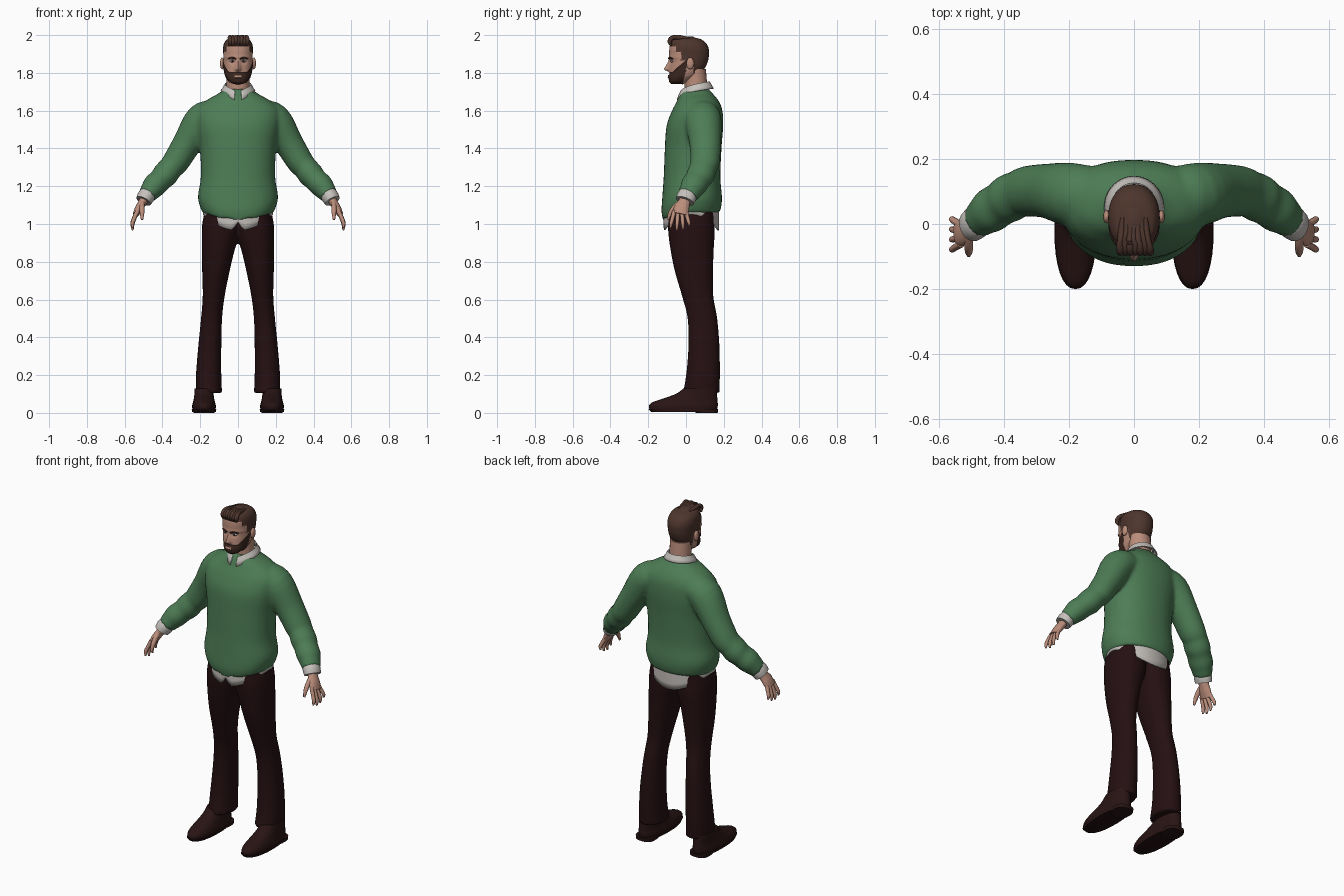
import bpy, bmesh, math
from mathutils import Vector, Matrix

if "Cube" in bpy.data.objects:
    bpy.data.objects.remove(bpy.data.objects["Cube"])


def material(name, r, g, b):
    m = bpy.data.materials.new(name)
    m.use_nodes = True
    m.diffuse_color = (r, g, b, 1)
    bsdf = m.node_tree.nodes["Principled BSDF"]
    bsdf.inputs["Base Color"].default_value = (r, g, b, 1)
    bsdf.inputs["Roughness"].default_value = 0.8
    return m


SKIN = material("skin", 0.50, 0.27, 0.20)
HAIR = material("brown hair", 0.075, 0.036, 0.026)
BEARD = material("dark beard", 0.045, 0.020, 0.014)
WOOL = material("green wool", 0.075, 0.205, 0.092)
SHIRT = material("white shirt", 0.56, 0.53, 0.50)
CLOTH = material("dark trousers", 0.018, 0.005, 0.006)
LEATHER = material("shoe leather", 0.022, 0.007, 0.007)
EYE = material("eye white", 0.45, 0.40, 0.38)
IRIS = material("dark iris", 0.02, 0.02, 0.025)


def spline(rows, steps):
    """Catmull-Rom interpolation through rows of numbers."""
    out = []
    for i in range(len(rows) - 1):
        p = [rows[max(i - 1, 0)], rows[i], rows[i + 1], rows[min(i + 2, len(rows) - 1)]]
        for k in range(steps):
            t = k / steps
            out.append([b + 0.5 * t * (c - a + t * (2 * a - 5 * b + 4 * c - d + t * (3 * (b - c) + d - a)))
                        for a, b, c, d in zip(*p)])
    return out + [list(rows[-1])]


def loft(bm, rows, n=24, steps=4, side=1, flat=False, square=1.0):
    """Skin elliptical rings; a row is x, y, z, depth radius, width radius."""
    rows = spline(rows, steps)
    centres = [Vector((r[0] * side, r[1], r[2])) for r in rows]
    rings = []
    for i, (r, c) in enumerate(zip(rows, centres)):
        t = Vector((0, 0, 1)) if flat else (centres[min(i + 1, len(rows) - 1)] - centres[max(i - 1, 0)]).normalized()
        u = Vector((0, 1, 0))
        u = (u - t * u.dot(t)).normalized()
        v = t.cross(u)
        ring = []
        for k in range(n):
            a = math.tau * k / n
            ca, sa = (math.copysign(abs(q) ** square, q) for q in (math.cos(a), math.sin(a)))
            ring.append(bm.verts.new(c + u * ca * r[3] + v * sa * r[4]))
        rings.append(ring)
    for a, b in zip(rings, rings[1:]):
        for k in range(n):
            bm.faces.new((a[k], a[k - 1], b[k - 1], b[k]))
    bm.faces.new(rings[0])
    bm.faces.new(rings[-1])


def slabs(rows):
    """Turn z, inner x, outer x, front y, back y into loft rows."""
    return [((a + b) / 2, (f + k) / 2, z, (k - f) / 2, (b - a) / 2) for z, a, b, f, k in rows]


def ball(bm, centre, size):
    bmesh.ops.create_uvsphere(bm, u_segments=20, v_segments=12, radius=1,
                              matrix=Matrix.Translation(centre) @ Matrix.Diagonal((*size, 1)))


def finish(name, bm, mats, voxel=0, thick=0, smooth=4):
    bmesh.ops.recalc_face_normals(bm, faces=bm.faces)
    mesh = bpy.data.meshes.new(name)
    bm.to_mesh(mesh)
    bm.free()
    for m in mats:
        mesh.materials.append(m)
    for p in mesh.polygons:
        p.use_smooth = True
    mesh.set_sharp_from_angle(angle=math.radians(55))
    ob = bpy.data.objects.new(name, mesh)
    bpy.context.collection.objects.link(ob)
    if voxel:
        mod = ob.modifiers.new("fuse", "REMESH")
        mod.mode, mod.voxel_size, mod.use_smooth_shade = "VOXEL", voxel, True
        mod = ob.modifiers.new("soften", "SMOOTH")
        mod.iterations = smooth
    if thick:
        ob.modifiers.new("cloth", "SOLIDIFY").thickness = thick
    return ob


def sheet(name, n, rows, point, mat, closed):
    """Cloth surface from point(column, row)."""
    bm = bmesh.new()
    grid = [[bm.verts.new(point(i, j)) for i in range(n)] for j in range(rows)]
    for a, b in zip(grid, grid[1:]):
        for i in range(0 if closed else 1, n):
            bm.faces.new((a[i - 1], a[i], b[i], b[i - 1]))
    finish(name, bm, [mat], thick=0.006)


# Sweater: torso and both sleeves fused, hem dipping at the front
bm = bmesh.new()
loft(bm, slabs([(z, -w, w, f, b) for z, w, f, b in (
    (1.06, .188, -.122, .178), (1.10, .204, -.130, .188), (1.15, .212, -.126, .190),
    (1.25, .197, -.118, .182), (1.40, .202, -.112, .188), (1.52, .222, -.103, .197),
    (1.60, .222, -.074, .193), (1.65, .175, -.048, .174), (1.69, .105, -.032, .142),
    (1.715, .075, -.015, .12))]), n=40, flat=True, square=.9)
for v in bm.verts:
    if v.co.z < 1.2 and v.co.y < 0:
        v.co.z -= .045 * (v.co.y / .13) ** 2 * (1.2 - v.co.z) / .14
for s in (1, -1):
    loft(bm, [(.12, .085, 1.575, .09, .08), (.19, .09, 1.548, .098, .092), (.27, .102, 1.425, .084, .077),
              (.33, .100, 1.328, .078, .071), (.355, .092, 1.30, .073, .065), (.385, .078, 1.262, .075, .069),
              (.41, .062, 1.235, .069, .062), (.44, .042, 1.205, .070, .064), (.462, .025, 1.178, .061, .056),
              (.483, .008, 1.150, .054, .048)], side=s)
finish("sweater", bm, [WOOL], voxel=.011)

# Trousers: two legs joined at the hips
bm = bmesh.new()
for s in (1, -1):
    loft(bm, slabs([(1.09, -.02, .172, -.09, .15), (1.0, -.015, .19, -.096, .15), (.94, -.008, .192, -.093, .152),
                    (.86, .018, .192, -.082, .147), (.75, .044, .190, -.060, .144), (.62, .070, .187, -.022, .145),
                    (.5, .084, .196, .008, .166), (.35, .088, .211, .012, .178), (.2, .088, .223, .0, .180),
                    (.105, .084, .224, -.017, .178)]), side=s, flat=True, square=.92)
finish("trousers", bm, [CLOTH], voxel=.011, smooth=3)


# Shirt tails below the hem, with a front notch
def tail(i, j):
    a = math.tau * i / 64
    x, y = .186 * math.sin(a), .028 - .147 * math.cos(a)
    low = 1.05 - .085 * math.cos(a) ** 2
    if math.cos(a) > 0:
        low += .045 * max(0, 1 - abs(x) / .03)
    return x, y, 1.11 + (low - 1.11) * j / 4


sheet("shirt_tail", 64, 5, tail, SHIRT, True)


# Shirt collar: folded band, open at the throat with two points
def collar(i, j):
    a = .22 + (math.tau - .44) * i / 47
    front = max(0, math.cos(a)) ** 3
    top = 1.697 + .058 * math.sin(a / 2) ** .8
    drop = (.03, 0, .022, .036 + .014 * front)[j]
    r = (.066, .070, .082, .092)[j]
    return r * math.sin(a), .052 - (r + .004 + .008 * front) * math.cos(a), top - drop


sheet("shirt_collar", 48, 4, collar, SHIRT, False)

# Neck
bm = bmesh.new()
loft(bm, [(0, .055, 1.66, .062, .066), (0, .052, 1.74, .06, .061), (0, .045, 1.82, .06, .062)], flat=True)
finish("neck", bm, [SKIN])

# Head: one form with sculpted nose and sockets, coloured by hairline and beard line
bm = bmesh.new()
loft(bm, slabs([(z, -w, w, f, b) for z, w, f, b in (
    (1.736, .026, -.080, -.025), (1.750, .050, -.093, .005), (1.775, .066, -.097, .05),
    (1.80, .073, -.092, .085), (1.83, .078, -.088, .108), (1.865, .081, -.086, .122),
    (1.90, .083, -.089, .127), (1.93, .084, -.088, .125), (1.96, .078, -.083, .110),
    (1.982, .060, -.068, .082), (1.993, .026, -.035, .042))]), n=96, steps=6, flat=True, square=.93)
for v in bm.verts:
    x, y, z = v.co
    if y < -.03:
        ramp = max(0, min((1.878 - z) / .056, (z - 1.805) / .012, 1))
        v.co.y -= .027 * ramp * math.exp(-(x / (.008 + .006 * ramp)) ** 2)
        v.co.y += .009 * math.exp(-((abs(x) - .03) / .016) ** 2 - ((z - 1.862) / .012) ** 2)
        v.co.y -= .004 * math.exp(-((z - 1.882) / .009) ** 2)
for f in bm.faces:
    x, y, z = f.calc_center_median()
    beard = y < .012 - (1.86 - z) * .25 and z < 1.806 + .85 * max(0, y + .072)
    mouth = abs(x) < .02 and 1.777 < z < 1.789 and y < -.05
    hair = z > 1.942 or (y > -.055 and z > 1.912) or (y > -.028 and z > 1.865) or (y > .04 and z > 1.795)
    f.material_index = 1 if hair else 2 if beard and not mouth else 0
bm.normal_update()
grown = [v for v in bm.verts if all(f.material_index for f in v.link_faces)]
for v, step in [(v, v.normal * .005) for v in grown]:
    v.co += step
finish("head", bm, [SKIN, HAIR, BEARD])

# Swept fringe locks
bm = bmesh.new()
for k in range(-3, 4):
    x, lift = k * .015, .003 * (k % 2) - .0012 * abs(k)
    loft(bm, [(x, -.078, 1.945, .006, .006), (x + .004, -.087, 1.968 + lift, .011, .012),
              (x + .002, -.070, 1.987 + lift, .010, .012), (x * .9, -.03, 1.988, .009, .012),
              (x * .8, .02, 1.984, .004, .006)], n=10)
finish("fringe", bm, [HAIR])

# Ears, eyes and brows
ears, eyes, irises, brows = (bmesh.new() for _ in range(4))
for s in (1, -1):
    ball(ears, (s * .084, .022, 1.85), (.011, .02, .031))
    ball(eyes, (s * .03, -.070, 1.862), (.014, .011, .007))
    ball(irises, (s * .03, -.0785, 1.862), (.006, .004, .006))
    loft(brows, [(.010, -.090, 1.874, .004, .003), (.030, -.087, 1.880, .005, .005),
                 (.052, -.071, 1.876, .004, .002)], n=8, side=s)
finish("ears", ears, [SKIN])
finish("eyes", eyes, [EYE])
finish("irises", irises, [IRIS])
finish("eyebrows", brows, [BEARD])

# Cuffs, hands and shoes for each side
for s, label in ((1, "left"), (-1, "right")):
    bm = bmesh.new()
    loft(bm, [(.468, .02, 1.170, .046, .042), (.487, .004, 1.145, .052, .046),
              (.500, -.006, 1.122, .050, .042)], side=s)
    finish(label + "_cuff", bm, [SHIRT])

    bm = bmesh.new()
    loft(bm, [(.490, .0, 1.14, .030, .024), (.508, -.012, 1.11, .033, .022), (.526, -.024, 1.08, .041, .021),
              (.541, -.032, 1.05, .040, .016)], side=s, n=20)
    for k, length in enumerate((.075, .088, .083, .064)):
        y, spread = -.062 + .020 * k, (k - 1.5) * .011
        loft(bm, [(.532, y, 1.07, .011, .012), (.550, y + spread * .6, 1.055 - length * .35, .0105, .011),
                  (.559, y + spread, 1.055 - length * .7, .0095, .010),
                  (.557, y + spread * 1.2, 1.055 - length, .005, .005)], side=s, n=10)
    loft(bm, [(.508, -.03, 1.115, .014, .014), (.508, -.062, 1.085, .015, .014),
              (.508, -.084, 1.055, .011, .012), (.508, -.096, 1.022, .006, .006)], side=s, n=10)
    finish(label + "_hand", bm, [SKIN])

    bm = bmesh.new()
    loft(bm, slabs([(.012, .12, .240, -.190, .162), (.035, .117, .243, -.197, .168), (.055, .121, .239, -.180, .168),
                    (.075, .126, .234, -.125, .166), (.10, .129, .231, -.055, .164),
                    (.13, .130, .230, -.012, .160)]), side=s, n=32, flat=True, square=.88)
    loft(bm, slabs([(.006, .117, .243, -.185, .165), (.020, .115, .245, -.2, .170)]),
         side=s, n=32, steps=1, flat=True, square=.88)
    loft(bm, slabs([(.0, .125, .235, .05, .168), (.02, .123, .237, .045, .170)]),
         side=s, steps=1, flat=True, square=.7)
    finish(label + "_shoe", bm, [LEATHER])
